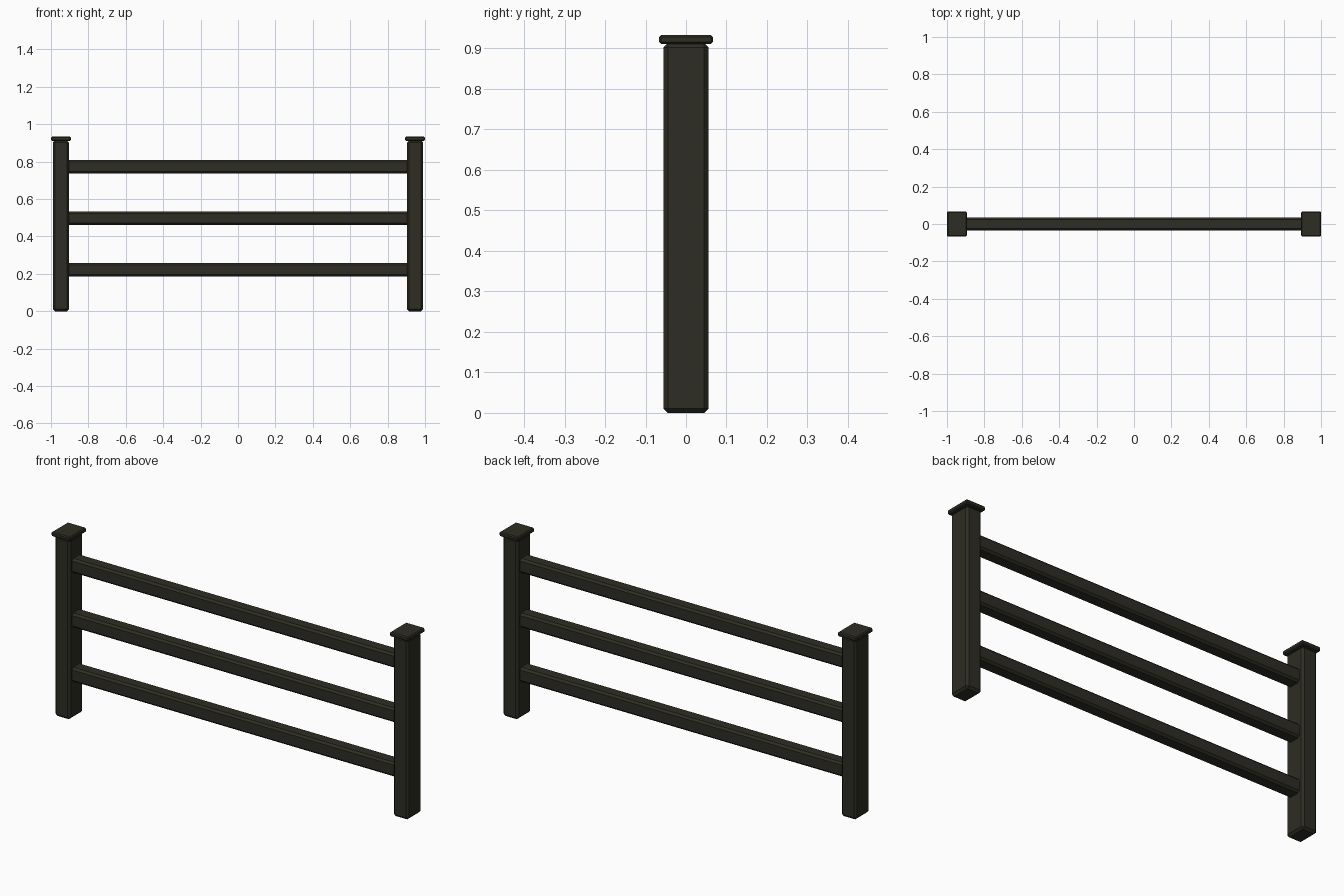
import bpy, bmesh

if "Cube" in bpy.data.objects:
    bpy.data.objects.remove(bpy.data.objects["Cube"])

# One dark painted-timber colour
paint = bpy.data.materials.new("dark_olive_paint")
paint.diffuse_color = (0.027, 0.026, 0.017, 1)
paint.use_nodes = True
paint.node_tree.nodes["Principled BSDF"].inputs["Base Color"].default_value = paint.diffuse_color


def chamfered_box(name, centre, size, chamfer):
    """Box with single-segment chamfered edges."""
    bm = bmesh.new()
    bmesh.ops.create_cube(bm, size=1)
    for v in bm.verts:
        v.co = [v.co[i] * size[i] for i in range(3)]
    bmesh.ops.bevel(bm, geom=bm.edges[:], offset=chamfer, segments=1,
                    profile=0.5, affect='EDGES')
    mesh = bpy.data.meshes.new(name)
    bm.to_mesh(mesh)
    bm.free()
    mesh.materials.append(paint)
    ob = bpy.data.objects.new(name, mesh)
    ob.location = centre
    bpy.context.collection.objects.link(ob)
    return ob


# Posts and their flat caps
for side, x in (("left", -0.947), ("right", 0.947)):
    chamfered_box(side + "_post", (x, 0, 0.4565), (0.085, 0.112, 0.913), 0.011)
    chamfered_box(side + "_cap", (x, 0, 0.922), (0.106, 0.133, 0.022), 0.005)

# Three horizontal rails, ends set just into the posts
for name, z in (("lower", 0.222), ("middle", 0.497), ("upper", 0.773)):
    chamfered_box(name + "_rail", (0, 0, z), (1.83, 0.069, 0.072), 0.010)
